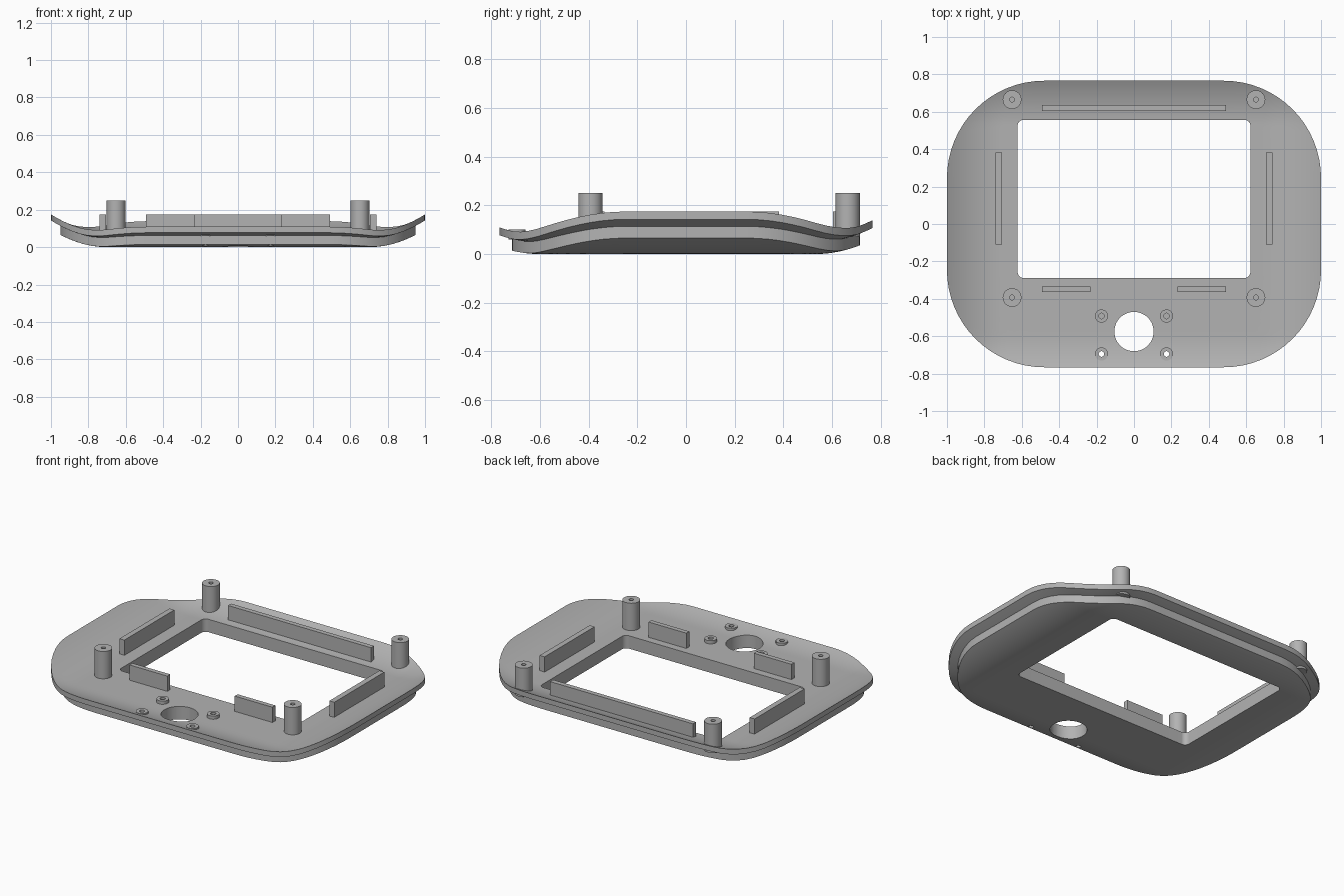
import bpy, bmesh
from math import sin, cos, pi, tau, radians

if "Cube" in bpy.data.objects:
    bpy.data.objects.remove(bpy.data.objects["Cube"], do_unlink=True)

grey = bpy.data.materials.new("plain grey")
grey.use_nodes = True
grey.diffuse_color = (0.45, 0.45, 0.45, 1)
grey.node_tree.nodes["Principled BSDF"].inputs["Base Color"].default_value = (0.45, 0.45, 0.45, 1)


def finish(name, bm):
    bmesh.ops.recalc_face_normals(bm, faces=bm.faces)
    mesh = bpy.data.meshes.new(name)
    bm.to_mesh(mesh)
    bm.free()
    mesh.materials.append(grey)
    obj = bpy.data.objects.new(name, mesh)
    bpy.context.collection.objects.link(obj)
    return obj


def activate(obj):
    bpy.ops.object.select_all(action="DESELECT")
    obj.select_set(True)
    bpy.context.view_layer.objects.active = obj


def smooth(obj):
    activate(obj)
    bpy.ops.object.shade_smooth_by_angle(angle=radians(30))


def rounded_rect(x0, x1, y0, y1, r, arc=16, straight=8):
    """Counter-clockwise outline with subdivided straights."""
    pts = []
    centres = [(x1 - r, y1 - r), (x0 + r, y1 - r), (x0 + r, y0 + r), (x1 - r, y0 + r)]
    for q, (cx, cy) in enumerate(centres):
        for i in range(arc + 1):
            a = (q + i / arc) * pi / 2
            pts.append((cx + r * cos(a), cy + r * sin(a)))
        ax, ay = pts[-1]
        nx, ny = centres[(q + 1) % 4]
        a = (q + 1) * pi / 2
        bx, by = nx + r * cos(a), ny + r * sin(a)
        for i in range(1, straight):
            t = i / straight
            pts.append((ax + (bx - ax) * t, ay + (by - ay) * t))
    return pts


def curl(x, y):
    """Upward sweep of the plate near its edges."""
    def bend(d):
        return max(d, 0) ** 2 / 0.95
    return bend(abs(x) - 0.7) + bend(y - 0.53) + bend(-y - 0.6)


def blend(a, b, t):
    return [(p[0] + (q[0] - p[0]) * t, p[1] + (q[1] - p[1]) * t) for p, q in zip(a, b)]


def lathe(name, profile, x, y, closed=False, steps=32):
    bm = bmesh.new()
    vs = [bm.verts.new((x + r, y, z)) for r, z in profile]
    pairs = list(zip(vs, vs[1:])) + ([(vs[-1], vs[0])] if closed else [])
    es = [bm.edges.new(p) for p in pairs]
    bmesh.ops.spin(bm, geom=vs + es, cent=(x, y, 0), axis=(0, 0, 1), angle=tau, steps=steps)
    bmesh.ops.remove_doubles(bm, verts=bm.verts, dist=0.0001)
    return finish(name, bm)


def box(name, x0, x1, y0, y1, z0, z1):
    bm = bmesh.new()
    bmesh.ops.create_cube(bm, size=1)
    for v in bm.verts:
        v.co = (x0 if v.co.x < 0 else x1, y0 if v.co.y < 0 else y1, z0 if v.co.z < 0 else z1)
    return finish(name, bm)


# Curved bezel: flange on top, smaller tier below, window in the middle
outer = rounded_rect(-1, 1, -0.766, 0.766, 0.52)
lower = rounded_rect(-0.95, 0.95, -0.716, 0.716, 0.47)
window = rounded_rect(-0.622, 0.622, -0.288, 0.556, 0.03)
N = 20
loops = [(blend(window, outer, i / N), 0.08) for i in range(N + 1)]
loops += [(outer, 0.048), (blend(outer, lower, 0.5), 0.048), (lower, 0.048)]
loops += [(blend(lower, window, i / N), 0) for i in range(N + 1)]
bm = bmesh.new()
rings = [[bm.verts.new((x, y, z + curl(x, y))) for x, y in pts] for pts, z in loops]
for k, ring in enumerate(rings):
    nxt = rings[(k + 1) % len(rings)]
    for i in range(len(ring)):
        j = (i + 1) % len(ring)
        bm.faces.new((ring[i], ring[j], nxt[j], nxt[i]))
bezel = finish("bezel", bm)

# Button opening and the two front screw holes
for x, y, r in ((0, -0.575, 0.105), (-0.174, -0.695, 0.015), (0.174, -0.695, 0.015)):
    cutter = lathe("hole_cutter", [(0, -0.1), (r, -0.1), (r, 0.3), (0, 0.3)], x, y, steps=48)
    cutter.hide_render = True
    activate(bezel)
    mod = bezel.modifiers.new("hole", "BOOLEAN")
    mod.operation = "DIFFERENCE"
    mod.solver = "EXACT"
    mod.object = cutter
    bpy.ops.object.modifier_apply(modifier=mod.name)
    bpy.data.objects.remove(cutter, do_unlink=True)
smooth(bezel)

for side, s in (("left", 1), ("right", -1)):
    # Tall screw posts with blind bores
    for end, y in (("back", 0.665), ("front", -0.393)):
        smooth(lathe(f"{end}_{side}_post", [(0, 0.07), (0.05, 0.07), (0.05, 0.25), (0.013, 0.25),
                                            (0.013, 0.12), (0, 0.12)], s * 0.652, y))
    # Small standoffs around the button opening
    smooth(lathe(f"back_{side}_standoff", [(0, 0.06), (0.035, 0.06), (0.035, 0.1), (0.015, 0.1),
                                           (0.015, 0.082), (0, 0.082)], s * 0.174, -0.492))
    smooth(lathe(f"front_{side}_standoff", [(0.015, 0.06), (0.035, 0.06), (0.035, 0.1), (0.015, 0.1)],
                 s * 0.174, -0.695, closed=True))
    # Side and front ribs
    a, b = sorted((s * 0.706, s * 0.74))
    box(f"{side}_rib", a, b, -0.11, 0.382, 0.05, 0.175)
    a, b = sorted((s * 0.232, s * 0.492))
    box(f"front_{side}_rib", a, b, -0.364, -0.335, 0.05, 0.175)

# Long back rib
box("back_rib", -0.492, 0.492, 0.605, 0.635, 0.05, 0.175)
